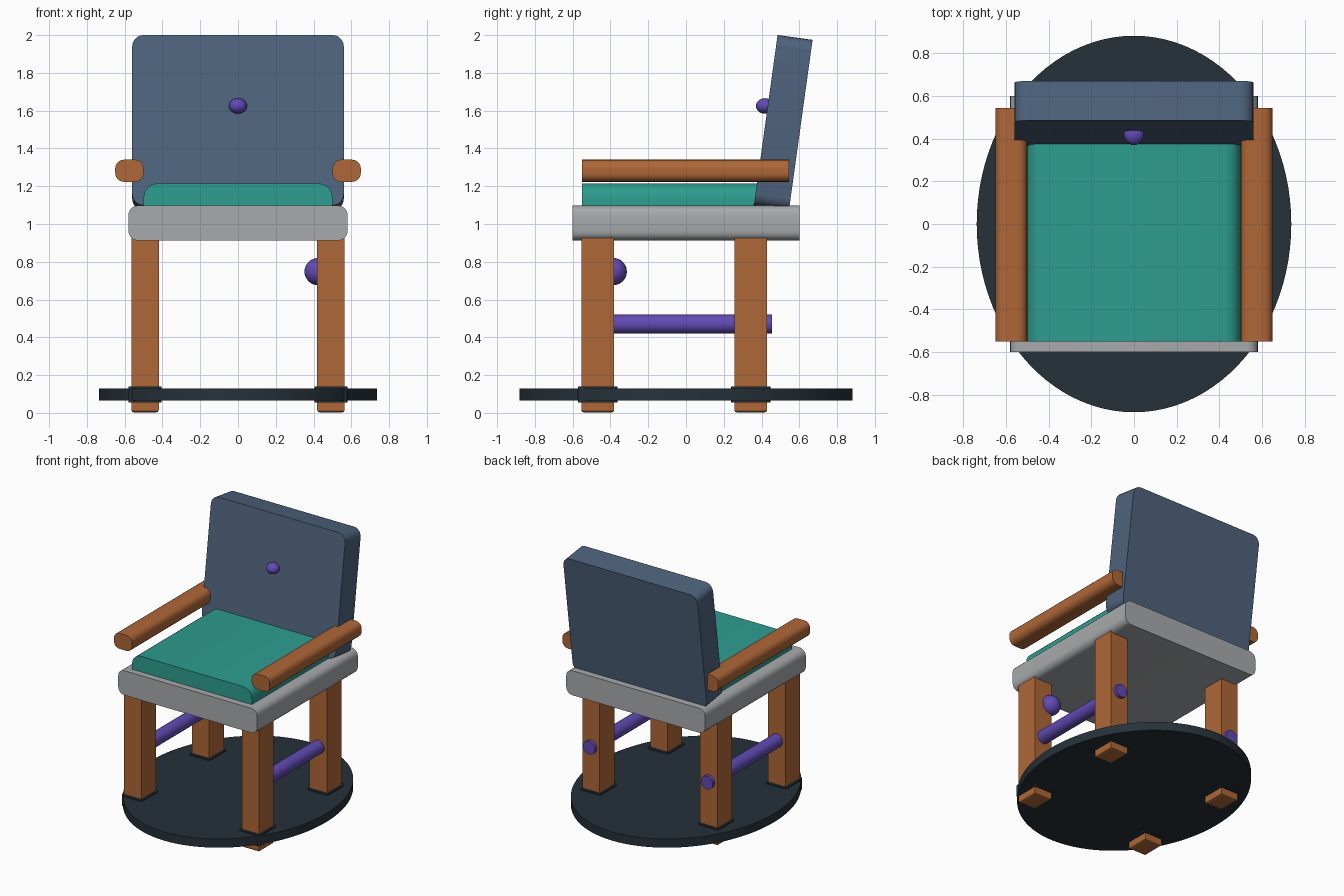
import bpy
import bmesh
import math
from mathutils import Matrix

if "Cube" in bpy.data.objects:
    bpy.data.objects.remove(bpy.data.objects["Cube"])


def material(name, rgb):
    """Flat colour from 0-255 display values, stored as linear."""
    lin = [((c / 255 + 0.055) / 1.055) ** 2.4 for c in rgb]
    mat = bpy.data.materials.new(name)
    mat.diffuse_color = (*lin, 1)
    mat.use_nodes = True
    mat.node_tree.nodes["Principled BSDF"].inputs["Base Color"].default_value = mat.diffuse_color
    return mat


WOOD = material("orange wood", (175, 103, 55))
SLATE = material("slate blue", (78, 99, 125))
TEAL = material("teal fabric", (45, 157, 144))
GREY = material("light grey", (167, 170, 172))
DARK = material("dark base", (37, 49, 57))
PURPLE = material("purple", (97, 74, 180))


def finish(name, bm, mat, smooth=True):
    bmesh.ops.recalc_face_normals(bm, faces=bm.faces)
    mesh = bpy.data.meshes.new(name)
    bm.to_mesh(mesh)
    bm.free()
    mesh.materials.append(mat)
    obj = bpy.data.objects.new(name, mesh)
    bpy.context.collection.objects.link(obj)
    if smooth:
        bpy.ops.object.select_all(action='DESELECT')
        obj.select_set(True)
        bpy.context.view_layer.objects.active = obj
        bpy.ops.object.shade_smooth_by_angle(angle=math.radians(35))
    return obj


def slab(name, mat, centre, size, radius=0, axis=1, top_only=False):
    """Box whose edges running along one axis are rounded."""
    bm = bmesh.new()
    bmesh.ops.create_cube(bm, size=1, matrix=Matrix.Diagonal((*size, 1)))
    if radius:
        edges = []
        for e in bm.edges:
            a, b = e.verts
            along = abs(a.co[axis] - b.co[axis]) > size[axis] * 0.9
            if along and (not top_only or a.co.z > 0):
                edges.append(e)
        bmesh.ops.bevel(bm, geom=edges, offset=radius, segments=5,
                        profile=0.5, affect='EDGES')
    obj = finish(name, bm, mat)
    obj.location = centre
    return obj


def ball(name, centre, radii):
    bm = bmesh.new()
    bmesh.ops.create_uvsphere(bm, u_segments=32, v_segments=16, radius=1,
                              matrix=Matrix.Diagonal((*radii, 1)))
    obj = finish(name, bm, PURPLE)
    obj.location = centre
    return obj


def disc(name, mat, centre, radii, depth, segments, turn=0):
    bm = bmesh.new()
    bmesh.ops.create_cone(bm, cap_ends=True, segments=segments, radius1=1,
                          radius2=1, depth=depth)
    bmesh.ops.scale(bm, vec=(*radii, 1), verts=bm.verts)
    bmesh.ops.rotate(bm, cent=(0, 0, 0), verts=bm.verts,
                     matrix=Matrix.Rotation(turn, 3, 'X'))
    obj = finish(name, bm, mat)
    obj.location = centre
    return obj


# Seat and cushion
slab("seat", GREY, (0, 0, 1.005), (1.16, 1.2, 0.185), 0.05)
slab("cushion", TEAL, (0, -0.065, 1.14), (1.0, 0.97, 0.15), 0.075,
     top_only=True)

# Leaning backrest with its button
back = slab("backrest", SLATE, (0, 0.515, 1.537), (1.12, 0.187, 0.91), 0.06)
back.rotation_euler.x = -math.radians(7.9)
ball("backrest_button", (0, 0.418, 1.625), (0.048, 0.048, 0.041))

# Oval base plate
disc("base_plate", DARK, (0, 0, 0.097), (0.737, 0.882), 0.065, 96)

for side, sx in (("left", -1), ("right", 1)):
    # Armrest
    slab(f"{side}_armrest", WOOD, (sx * 0.575, -0.003, 1.282),
         (0.15, 1.095, 0.117), 0.045)

    # Stretcher between the front and back legs
    disc(f"{side}_stretcher", PURPLE, (sx * 0.492, 0.0, 0.47),
         (0.05, 0.05), 0.91, 32, math.pi / 2)

    for end, y in (("front", -0.467), ("back", 0.343)):
        # Leg with softened foot edges
        bm = bmesh.new()
        bmesh.ops.create_cube(bm, size=1,
                              matrix=Matrix.Diagonal((0.145, 0.174, 0.925, 1)))
        foot = [e for e in bm.edges if all(v.co.z < 0 for v in e.verts)]
        bmesh.ops.bevel(bm, geom=foot, offset=0.014, segments=2,
                        profile=0.5, affect='EDGES')
        leg = finish(f"{end}_{side}_leg", bm, WOOD, smooth=False)
        leg.location = (sx * 0.492, y, 0.4645)

        # Collar where the leg passes through the plate
        slab(f"{end}_{side}_collar", DARK, (sx * 0.492, y, 0.097),
             (0.175, 0.208, 0.083), 0.02, axis=2)

# Knob on the inside of the front leg
ball("leg_knob", (0.424, -0.385, 0.748), (0.072, 0.072, 0.072))
